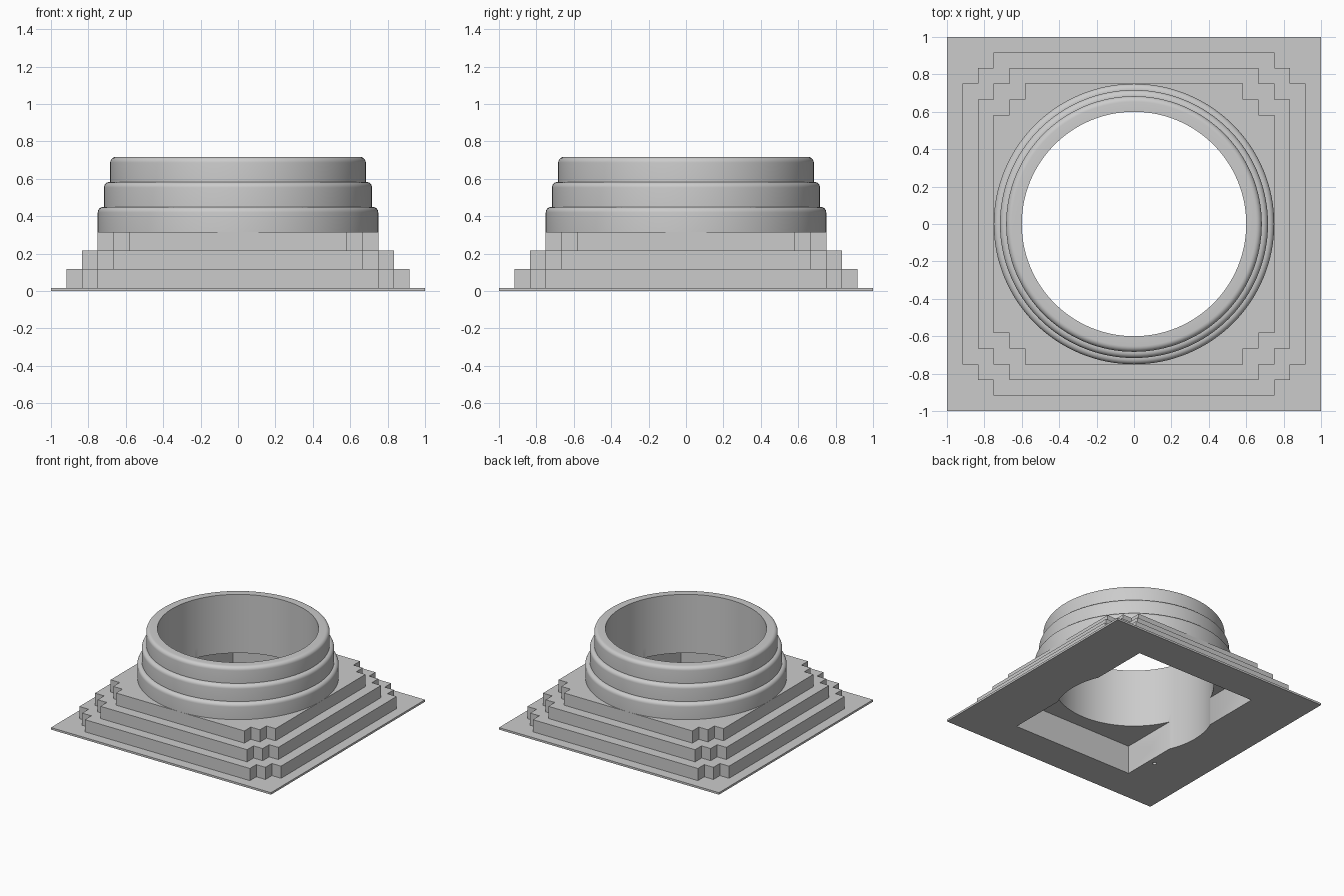
import bpy, bmesh, math
from mathutils import Matrix, Vector

if "Cube" in bpy.data.objects:
    bpy.data.objects.remove(bpy.data.objects["Cube"])

SEGMENTS = 128
BORE = 0.6
STEP = 1 / 12
FLANGE = 1 / 60
BASE_TOP = FLANGE + 0.3

grey = bpy.data.materials.new("plain grey")
grey.use_nodes = True
grey.diffuse_color = (0.6, 0.6, 0.6, 1)
grey.node_tree.nodes["Principled BSDF"].inputs["Base Color"].default_value = (0.6, 0.6, 0.6, 1)


def add_object(name, bm):
    bmesh.ops.recalc_face_normals(bm, faces=bm.faces)
    mesh = bpy.data.meshes.new(name)
    bm.to_mesh(mesh)
    bm.free()
    mesh.materials.append(grey)
    obj = bpy.data.objects.new(name, mesh)
    bpy.context.collection.objects.link(obj)
    return obj


def prism(name, outline, low, high, matrix=None):
    bm = bmesh.new()
    face = bm.faces.new([bm.verts.new((x, y, low)) for x, y in outline])
    grown = bmesh.ops.extrude_face_region(bm, geom=[face], use_keep_orig=True)
    top = [v for v in grown["geom"] if isinstance(v, bmesh.types.BMVert)]
    bmesh.ops.translate(bm, verts=top, vec=(0, 0, high - low))
    if matrix:
        bm.transform(matrix)
    return add_object(name, bm)


def rectangle(hx, hy):
    return [(-hx, -hy), (hx, -hy), (hx, hy), (-hx, hy)]


def circle(radius, count):
    return [(radius * math.cos(2 * math.pi * i / count),
             radius * math.sin(2 * math.pi * i / count)) for i in range(count)]


def stepped_square(half):
    # one corner with two notches, turned to all four corners
    a, b, c = half, half - STEP, half - 2 * STEP
    corner = [(a, c), (b, c), (b, b), (c, b), (c, a)]
    outline = []
    for _ in range(4):
        outline += corner
        corner = [(-y, x) for x, y in corner]
    return outline


def select_only(obj):
    bpy.ops.object.select_all(action="DESELECT")
    obj.select_set(True)
    bpy.context.view_layer.objects.active = obj


def combine(target, tool, operation):
    tool.hide_render = True
    select_only(target)
    mod = target.modifiers.new("combine", "BOOLEAN")
    mod.operation = operation
    mod.solver = "EXACT"
    mod.object = tool
    bpy.ops.object.modifier_apply(modifier=mod.name)
    bpy.data.objects.remove(tool)


# Square flange with three stepped tiers
base = prism("stepped_base", rectangle(1, 1), 0, FLANGE)
for i in range(3):
    tier = prism("tier", stepped_square(1 - STEP * (i + 1)),
                 0.004 + 0.002 * i, FLANGE + 0.1 * (i + 1))
    combine(base, tier, "UNION")

# Round bore through everything, rectangular pocket from below
combine(base, prism("bore", circle(BORE, SEGMENTS), -0.1, 0.5), "DIFFERENCE")
combine(base, prism("pocket", rectangle(0.55, 0.72), -0.1, 0.235), "DIFFERENCE")

# Small screw hole in the right pocket wall, and one in the flange below it
sideways = Matrix.Translation((-0.5, -0.48, 0.1)) @ Matrix.Rotation(-math.pi / 2, 4, "Y")
combine(base, prism("wall_hole", circle(0.018, 16), 0, 0.1, sideways), "DIFFERENCE")
upright = Matrix.Translation((-0.605, -0.48, 0))
combine(base, prism("flange_hole", circle(0.015, 16), -0.05, 0.1, upright), "DIFFERENCE")

# Round collar: three shrinking bands, each with a rounded upper edge
profile = []
ROUND = 0.03
BAND = 0.4 / 3
for i in range(3):
    radius = 0.75 - i / 30
    low = BASE_TOP + BAND * i
    profile.append((radius, low))
    for k in range(7):
        angle = math.pi / 2 * k / 6
        profile.append((radius - ROUND + ROUND * math.cos(angle),
                        low + BAND - ROUND + ROUND * math.sin(angle)))
profile += [(BORE, BASE_TOP + BAND * 3), (BORE, BASE_TOP)]

bm = bmesh.new()
verts = [bm.verts.new((r, 0, z)) for r, z in profile]
edges = [bm.edges.new(pair) for pair in zip(verts, verts[1:])]
bmesh.ops.spin(bm, geom=verts + edges, cent=(0, 0, 0), axis=(0, 0, 1),
               angle=2 * math.pi, steps=SEGMENTS, use_duplicate=False)
bmesh.ops.remove_doubles(bm, verts=bm.verts, dist=0.0005)
collar = add_object("ribbed_collar", bm)

# The collar is an open shell, so make sure its outer faces point outward
mesh = collar.data
outer = max(mesh.polygons, key=lambda p: Vector(p.center[:2]).length)
if outer.normal.dot(Vector((outer.center.x, outer.center.y, 0))) < 0:
    mesh.flip_normals()

for obj in (base, collar):
    select_only(obj)
    bpy.ops.object.shade_smooth_by_angle(angle=math.radians(30))
